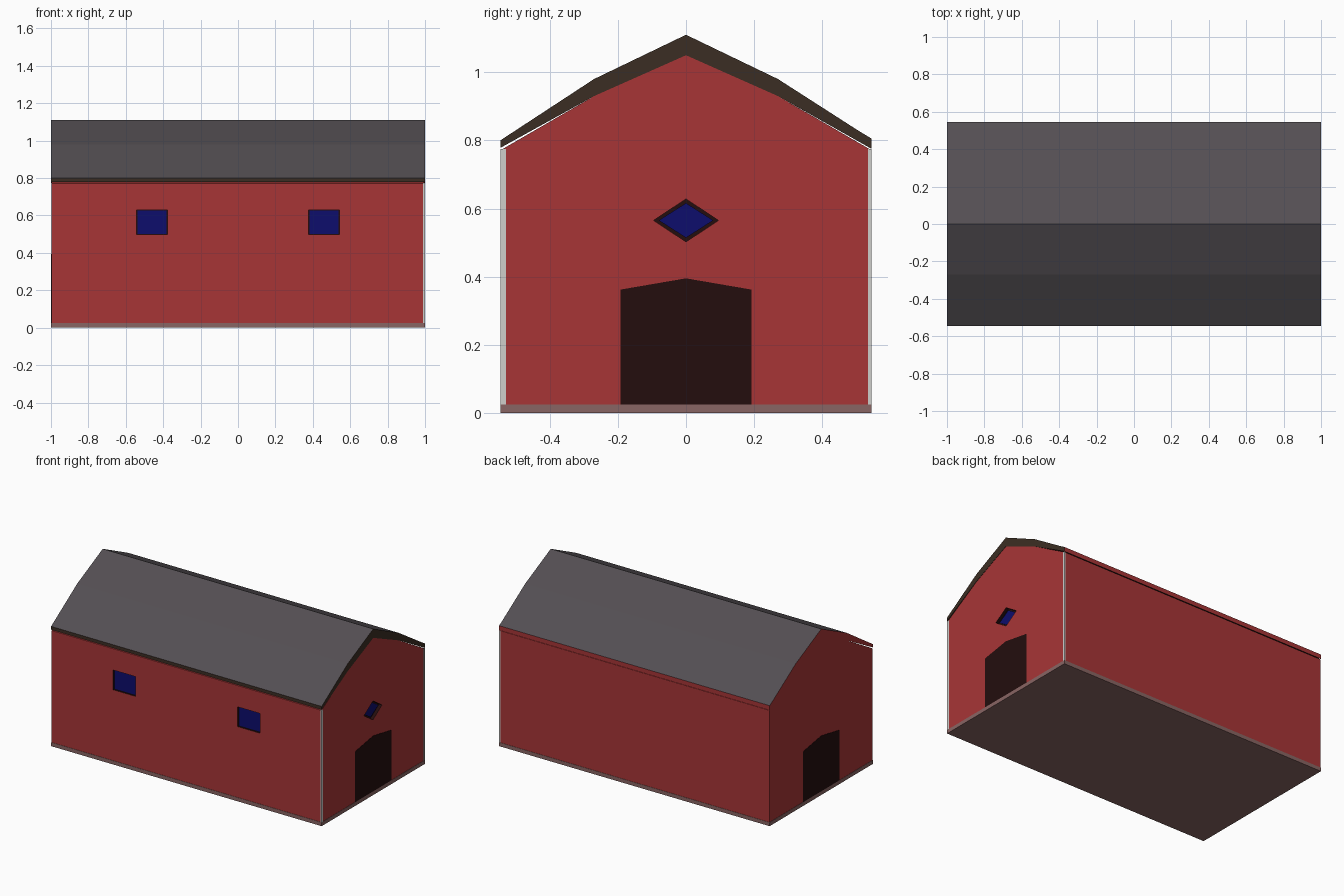
import bpy, bmesh
from mathutils import Vector

if "Cube" in bpy.data.objects:
    bpy.data.objects.remove(bpy.data.objects["Cube"])


def material(name, r, g, b):
    m = bpy.data.materials.new(name)
    m.diffuse_color = (r, g, b, 1)
    m.use_nodes = True
    m.node_tree.nodes["Principled BSDF"].inputs["Base Color"].default_value = m.diffuse_color
    return m


RED = material("barn red", 0.39, 0.036, 0.037)
GREY = material("roof grey", 0.088, 0.078, 0.086)
BROWN = material("trim brown", 0.044, 0.027, 0.017)
DARK = material("door dark", 0.017, 0.004, 0.004)
BLUE = material("window blue", 0.004, 0.004, 0.15)
WHITE = material("corner white", 0.62, 0.62, 0.60)
STONE = material("base stone", 0.25, 0.13, 0.125)


def prism(name, profile, a, b, axis, *mats):
    """Extrude a 2D profile from a to b along x (profile y, z) or y (profile x, z)."""
    def place(p, d):
        return Vector((d, p[0], p[1])) if axis == 'x' else Vector((p[0], d, p[1]))
    bm = bmesh.new()
    face = bm.faces.new([bm.verts.new(place(p, a)) for p in profile])
    ext = bmesh.ops.extrude_face_region(bm, geom=[face])
    moved = [v for v in ext['geom'] if isinstance(v, bmesh.types.BMVert)]
    bmesh.ops.translate(bm, verts=moved, vec=place((0, 0), b - a))
    bmesh.ops.recalc_face_normals(bm, faces=bm.faces)
    me = bpy.data.meshes.new(name)
    bm.to_mesh(me)
    bm.free()
    for m in mats:
        me.materials.append(m)
    ob = bpy.data.objects.new(name, me)
    bpy.context.collection.objects.link(ob)
    return ob


def rect(u0, u1, v0, v1):
    return [(u0, v0), (u1, v0), (u1, v1), (u0, v1)]


def diamond(w, h, z):
    return [(-w, z), (0, z - h), (w, z), (0, z + h)]


def recess(target, cutter):
    """Cut a recess whose inner faces take the cutter's colour."""
    mod = target.modifiers.new("recess", 'BOOLEAN')
    mod.operation = 'DIFFERENCE'
    mod.solver = 'EXACT'
    mod.material_mode = 'TRANSFER'
    mod.object = cutter
    cutter.hide_render = True
    cutter.hide_set(True)


# Stone base
prism("base", rect(-0.545, 0.545, 0, 0.025), -1, 1, 'x', STONE)

# Walls with gables, up to the roof underside
under = [(-0.543, 0.772), (-0.27, 0.93), (0, 1.05), (0.27, 0.93), (0.543, 0.772)]
walls = prism("walls", [(0.543, 0.025), (-0.543, 0.025)] + under, -0.998, 0.998, 'x', RED)

# Roof slab: grey on top, brown fascia at the front and right, red at the back and left
top = [(0.545, 0.805), (0.51, 0.826), (0.27, 0.98), (0, 1.11), (-0.27, 0.98), (-0.545, 0.80)]
edge = [(-0.545, 0.778)] + under[1:4] + [(0.545, 0.775)]
roof = prism("roof", edge + top, -1, 1, 'x', GREY, BROWN, RED)
for f in roof.data.polygons:
    n = f.normal
    if n.z < 0.3:
        f.material_index = 2 if n.x < -0.5 or n.y > 0.9 else 1

# White corner posts at the right end
prism("front_corner_post", rect(-0.545, -0.529, 0.025, 0.774), 0.99, 1, 'x', WHITE)
prism("back_corner_post", rect(0.534, 0.544, 0.025, 0.774), 0.99, 1, 'x', WHITE)

# Barn doors on both ends
door = [(-0.192, 0.025), (0.192, 0.025), (0.192, 0.362), (0, 0.395), (-0.192, 0.362)]
for side, name in ((1, "right_door"), (-1, "left_door")):
    prism(name, door, side * 0.994, side * 1.0, 'x', DARK)

# Two recessed front windows
for side, name in ((-1, "left_window"), (1, "right_window")):
    c = side * 0.46
    cutter = prism(name + "_cutter", rect(c - 0.082, c + 0.082, 0.498, 0.63),
                   -0.6, -0.531, 'y', DARK)
    recess(walls, cutter)
    prism(name, rect(c - 0.077, c + 0.077, 0.502, 0.626), -0.535, -0.53, 'y', BLUE)

# Recessed diamond window in the right gable
cutter = prism("gable_window_cutter", diamond(0.095, 0.063, 0.565), 0.976, 1.1, 'x', DARK)
recess(walls, cutter)
prism("gable_window", diamond(0.08, 0.051, 0.565), 0.974, 0.981, 'x', BLUE)

# Bake the recesses and drop the cutters
bpy.context.view_layer.update()
graph = bpy.context.evaluated_depsgraph_get()
baked = bpy.data.meshes.new_from_object(walls.evaluated_get(graph))
walls.modifiers.clear()
walls.data = baked
for ob in list(bpy.data.objects):
    if ob.name.endswith("_cutter"):
        bpy.data.objects.remove(ob)
